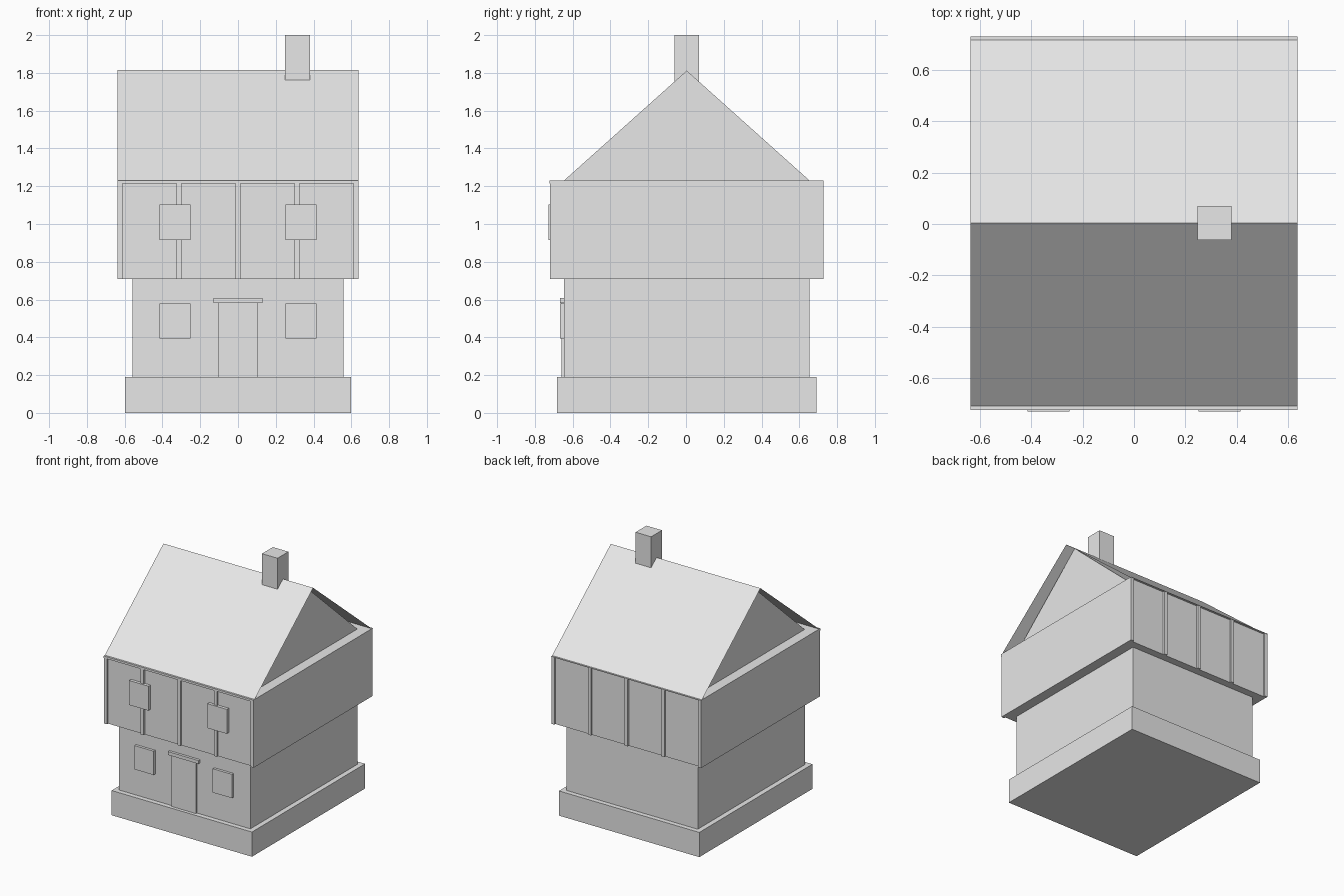
import bpy

CY = 0.004  # centre line of the house in y

grey = bpy.data.materials.new("light_grey")
grey.diffuse_color = (0.8, 0.8, 0.8, 1)


def mesh(name, verts, faces):
    me = bpy.data.meshes.new(name)
    me.from_pydata([(x, y + CY, z) for x, y, z in verts], [], faces)
    me.materials.append(grey)
    ob = bpy.data.objects.new(name, me)
    bpy.context.collection.objects.link(ob)
    return ob


def box(name, x0, x1, y0, y1, z0, z1):
    v = [(x, y, z) for x in (x0, x1) for y in (y0, y1) for z in (z0, z1)]
    f = [(0, 1, 3, 2), (4, 6, 7, 5), (0, 4, 5, 1),
         (2, 3, 7, 6), (0, 2, 6, 4), (1, 5, 7, 3)]
    return mesh(name, v, f)


# Stacked storeys
box("plinth", -0.597, 0.597, -0.687, 0.687, 0, 0.19)
box("ground_floor", -0.558, 0.558, -0.65, 0.65, 0.19, 0.709)
box("upper_floor", -0.637, 0.637, -0.709, 0.709, 0.709, 1.23)

# Attic gable prism, set in from the roof edges
g = [(x, y, z) for x in (-0.558, 0.558)
     for y, z in ((-0.65, 1.23), (0.65, 1.23), (0, 1.812))]
mesh("attic", g, [(0, 2, 1), (3, 4, 5), (0, 3, 5, 2), (1, 2, 5, 4), (0, 1, 4, 3)])

# Roof: two thin sheets meeting at the ridge
r = [(x, y, z) for x in (-0.637, 0.637)
     for y, z in ((-0.712, 1.23), (0, 1.816), (0.712, 1.23))]
mesh("roof", r, [(0, 3, 4, 1), (1, 4, 5, 2)])

box("chimney", 0.248, 0.38, -0.066, 0.066, 1.7, 2.0)

# Eave boards
box("front_eave_board", -0.637, 0.637, -0.727, -0.705, 1.214, 1.23)
box("back_eave_board", -0.637, 0.637, 0.705, 0.725, 1.226, 1.23)

# Timber posts on the front and back of the upper floor
for i in range(5):
    x = (i - 2) * 0.312
    for side, y0, y1 in (("front", -0.723, -0.705), ("back", 0.705, 0.723)):
        box(f"{side}_post_{i + 1}", x - 0.013, x + 0.013, y0, y1, 0.709, 1.229)

# Windows, mirrored left and right
for label, s in (("left", -1), ("right", 1)):
    x0, x1 = sorted((s * 0.251, s * 0.415))
    box(f"upper_window_{label}", x0, x1, -0.733, -0.705, 0.914, 1.102)
    box(f"lower_window_{label}", x0, x1, -0.67, -0.645, 0.395, 0.578)

# Door and lintel
box("door", -0.103, 0.103, -0.662, -0.645, 0.19, 0.582)
box("door_lintel", -0.13, 0.13, -0.67, -0.645, 0.582, 0.608)
